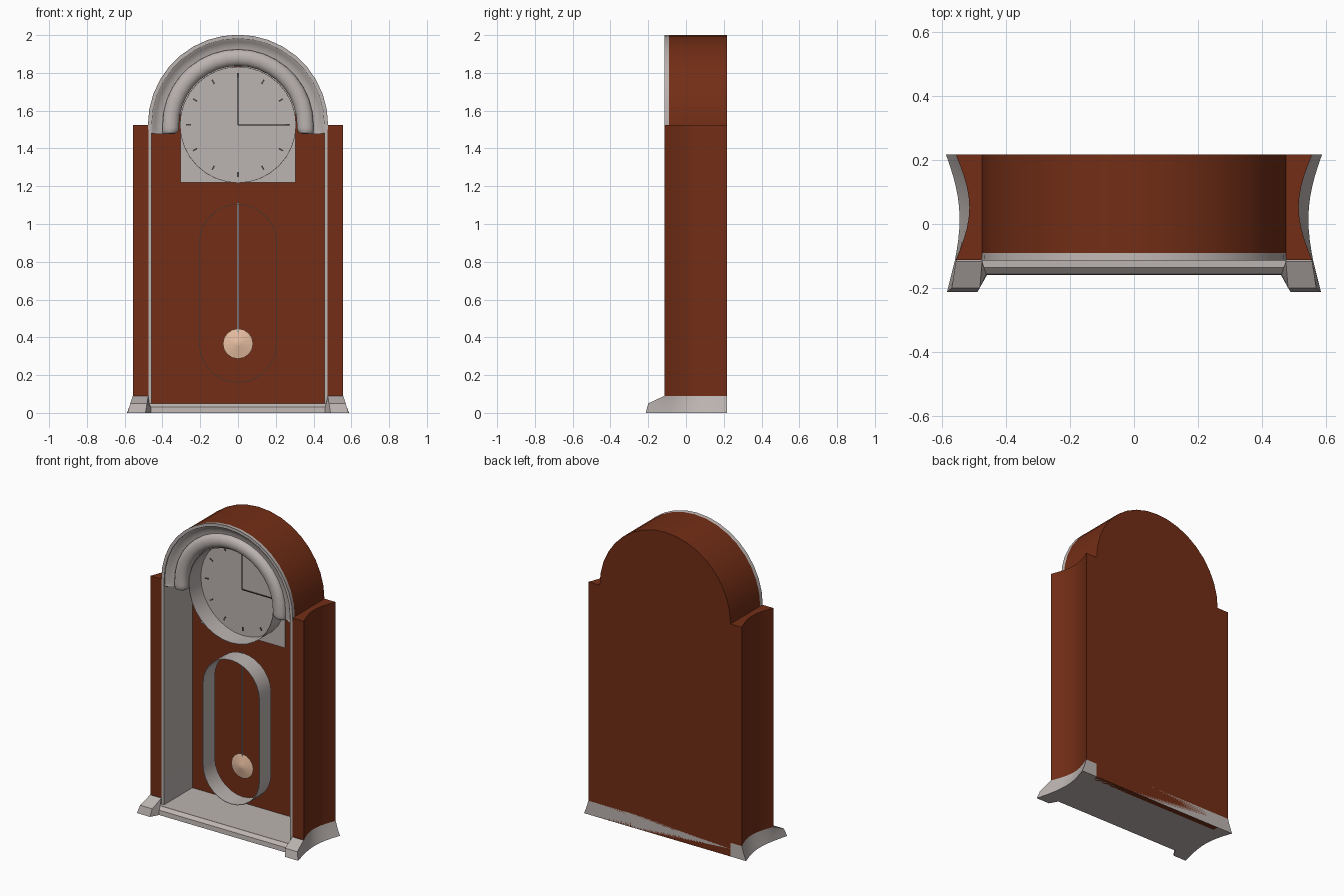
import bpy, bmesh, math
from math import sin, cos, pi

if "Cube" in bpy.data.objects:
    bpy.data.objects.remove(bpy.data.objects["Cube"])

def mat(name, c):
    m = bpy.data.materials.new(name)
    m.diffuse_color = (*c, 1)
    m.use_nodes = True
    m.node_tree.nodes["Principled BSDF"].inputs["Base Color"].default_value = m.diffuse_color
    return m

WOOD = mat("red_brown_wood", (0.17, 0.027, 0.008))
GREY = mat("warm_grey", (0.50, 0.455, 0.44))
DARK = mat("dark_grey", (0.06, 0.055, 0.055))
TAN = mat("pale_copper", (0.85, 0.55, 0.38))
CZ, R = 1.525, 0.475          # arch centre height and radius
FRONT, BACK = -0.113, 0.217

def make(name, verts, faces, mats, smooth=None, fix=True):
    me = bpy.data.meshes.new(name)
    me.from_pydata(verts, [], faces)
    for m in mats:
        me.materials.append(m)
    if fix:
        bm = bmesh.new()
        bm.from_mesh(me)
        bmesh.ops.recalc_face_normals(bm, faces=bm.faces)
        bm.to_mesh(me)
        bm.free()
    ob = bpy.data.objects.new(name, me)
    bpy.context.collection.objects.link(ob)
    if smooth:
        bpy.ops.object.select_all(action='DESELECT')
        ob.select_set(True)
        bpy.context.view_layer.objects.active = ob
        bpy.ops.object.shade_smooth_by_angle(angle=math.radians(smooth))
    return ob

def loft(name, rings, mats, closed=True, caps=True, smooth=None):
    """Skin a list of equal-length point rings."""
    n = len(rings[0])
    verts = [p for r in rings for p in r]
    faces = []
    for i in range(len(rings) - 1):
        for j in range(n if closed else n - 1):
            k = (j + 1) % n
            faces.append((i*n + j, i*n + k, (i+1)*n + k, (i+1)*n + j))
    if caps:
        faces.append(tuple(range(n))[::-1])
        faces.append(tuple((len(rings)-1)*n + j for j in range(n)))
    return make(name, verts, faces, mats, smooth)

def box(name, x0, x1, y0, y1, z0, z1, m):
    return loft(name, [[(x0, y0, z), (x1, y0, z), (x1, y1, z), (x0, y1, z)] for z in (z0, z1)], [m])

def arch(r, z0, n=18):
    """Outline of an arch, right foot to left foot, as (x, z)."""
    pts = [(r*cos(pi*i/n), CZ + r*sin(pi*i/n)) for i in range(n + 1)]
    return [(r, z0)] + pts + [(-r, z0)]

# back panel: solid arch
out = arch(R, 0.0)
loft("back_panel", [[(x, y, z) for x, z in out] for y in (0.18, BACK)], [WOOD], smooth=30)

# case shell: brown outside, grey inside and on the front edge
o, i_ = arch(R, 0.04), arch(R - 0.018, 0.04)
shell = loft("case_shell", [[(a[0], FRONT, a[1]), (a[0], BACK - 0.002, a[1]),
                             (b[0], BACK - 0.002, b[1]), (b[0], FRONT, b[1])]
                            for a, b in zip(o, i_)], [WOOD, GREY], smooth=30)
for p in shell.data.polygons:
    c, n = p.center, p.normal
    radial = n.x*c.x + n.z*max(c.z - CZ, 0)
    if n.y < -0.5 or radial < -0.01:
        p.material_index = 1

# side columns with concave outer faces
def concave(edge, depth, n=10):
    return [(edge - depth*sin(pi*i/n), FRONT + (BACK - FRONT)*i/n) for i in range(n + 1)]

sec = [(R, FRONT)] + concave(0.557, 0.042) + [(R, BACK)]
for s, side in ((1, "right"), (-1, "left")):
    loft(side + "_column", [[(s*x, y, z) for x, y in sec] for z in (0.09, CZ)], [WOOD], smooth=30)

# base moulding: flared feet, low front sill, concave sides
side0 = [(x + 0.028*(i/10)**2, y) for i, (x, y) in enumerate(concave(0.560, 0.020))]
side1 = concave(0.557, 0.042)
low = [(0.46, -0.16, 0), (0.49, -0.213, 0), (0.585, -0.213, 0)] + [(x, y, 0) for x, y in side0]
mid = [(0.462, -0.157, 0.03), (0.482, -0.2, 0.05), (0.57, -0.2, 0.05)] + \
      [((a[0] + b[0])/2 - 0.004, a[1], 0.05) for a, b in zip(side0, side1)]
top = [(0.47, -0.135, 0.05), (0.475, -0.115, 0.09), (0.557, -0.115, 0.09)] + \
      [(x, y, 0.09) for x, y in side1]

def mirrored(h):
    return h + [(-x, y, z) for x, y, z in reversed(h)]

loft("base_moulding", [mirrored(h) for h in (low, mid)] + [mirrored(top)], [GREY], caps=False, smooth=35)
foot = mirrored(low)
make("base_underside", foot, [tuple(range(len(foot)))], [GREY], fix=False).data.flip_normals()
box("base_floor", -0.474, 0.474, -0.136, 0.2, 0.03, 0.05, GREY)

# arched moulding round the dial: outer cove and inner roll
prof = [(0.477, -0.114), (0.462, -0.110), (0.44, -0.092), (0.42, -0.080), (0.40, -0.077)]
prof += [(0.357 + 0.045*cos(pi*i/8), -0.075 - 0.036*sin(pi*i/8)) for i in range(1, 9)]
prof += [(0.312, -0.03), (0.47, -0.03)]
rings = []
def end_ring(s, dz, k):
    return [(s*(0.39 + (r - 0.39)*k), -0.07 + (y + 0.07)*k, CZ - dz) for r, y in prof]
for dz, k in ((0.048, 0.6), (0.043, 0.85), (0.03, 0.97), (0.015, 1)):
    rings.append(end_ring(1, dz, k))
for i in range(19):
    a = pi*i/18
    rings.append([(r*cos(a), y, CZ + r*sin(a)) for r, y in prof])
for dz, k in ((0.015, 1), (0.03, 0.97), (0.043, 0.85), (0.048, 0.6)):
    rings.append(end_ring(-1, dz, k))
loft("arched_moulding", rings, [GREY], smooth=40)

# thin sleeves: round one for the dial, long one for the pendulum window
def sleeve(name, pts, t=0.003):
    n = len(pts)
    rr = []
    for k in range(n + 1):
        x, z, nx, nz = pts[k % n]
        rr.append([(x, -0.072, z), (x, 0.05, z), (x - t*nx, 0.05, z - t*nz), (x - t*nx, -0.072, z - t*nz)])
    ob = loft(name, rr, [GREY], caps=False, smooth=40)
    return ob

sleeve("dial_sleeve", [(0.308*cos(2*pi*i/32), CZ + 0.308*sin(2*pi*i/32),
                        cos(2*pi*i/32), sin(2*pi*i/32)) for i in range(32)])
w, z_low, z_high = 0.206, 0.366, 0.90
slot = [(w*cos(pi*i/14), z_high + w*sin(pi*i/14), cos(pi*i/14), sin(pi*i/14)) for i in range(15)]
slot += [(-w*cos(pi*i/14), z_low - w*sin(pi*i/14), -cos(pi*i/14), -sin(pi*i/14)) for i in range(15)]
sleeve("pendulum_window_sleeve", slot)

# dial plate, hour ticks and hands
box("dial_plate", -0.305, 0.305, 0.05, 0.056, 1.22, 1.835, GREY)
for h in range(12):
    a = pi*h/6
    d, n = (sin(a), cos(a)), (cos(a), -sin(a))
    q = [(d[0]*r + n[0]*s, CZ + d[1]*r + n[1]*s) for r, s in
         ((0.25, -0.004), (0.25, 0.004), (0.275, 0.004), (0.275, -0.004))]
    loft("hour_tick", [[(x, y, z) for x, z in q] for y in (0.047, 0.051)], [DARK])
box("minute_hand", -0.003, 0.003, 0.040, 0.044, CZ, 1.80, DARK)
box("hour_hand", 0, 0.27, 0.040, 0.044, CZ - 0.003, CZ + 0.003, DARK)

# pendulum rod and shallow domed bob
box("pendulum_rod", -0.004, 0.004, 0.041, 0.047, 0.40, 1.115, GREY)
loft("pendulum_bob", [[(r*cos(2*pi*i/16), y, 0.366 + r*sin(2*pi*i/16)) for i in range(16)]
                      for r, y in ((0.01, 0.058), (0.08, 0.045), (0.01, 0.030))], [TAN])
